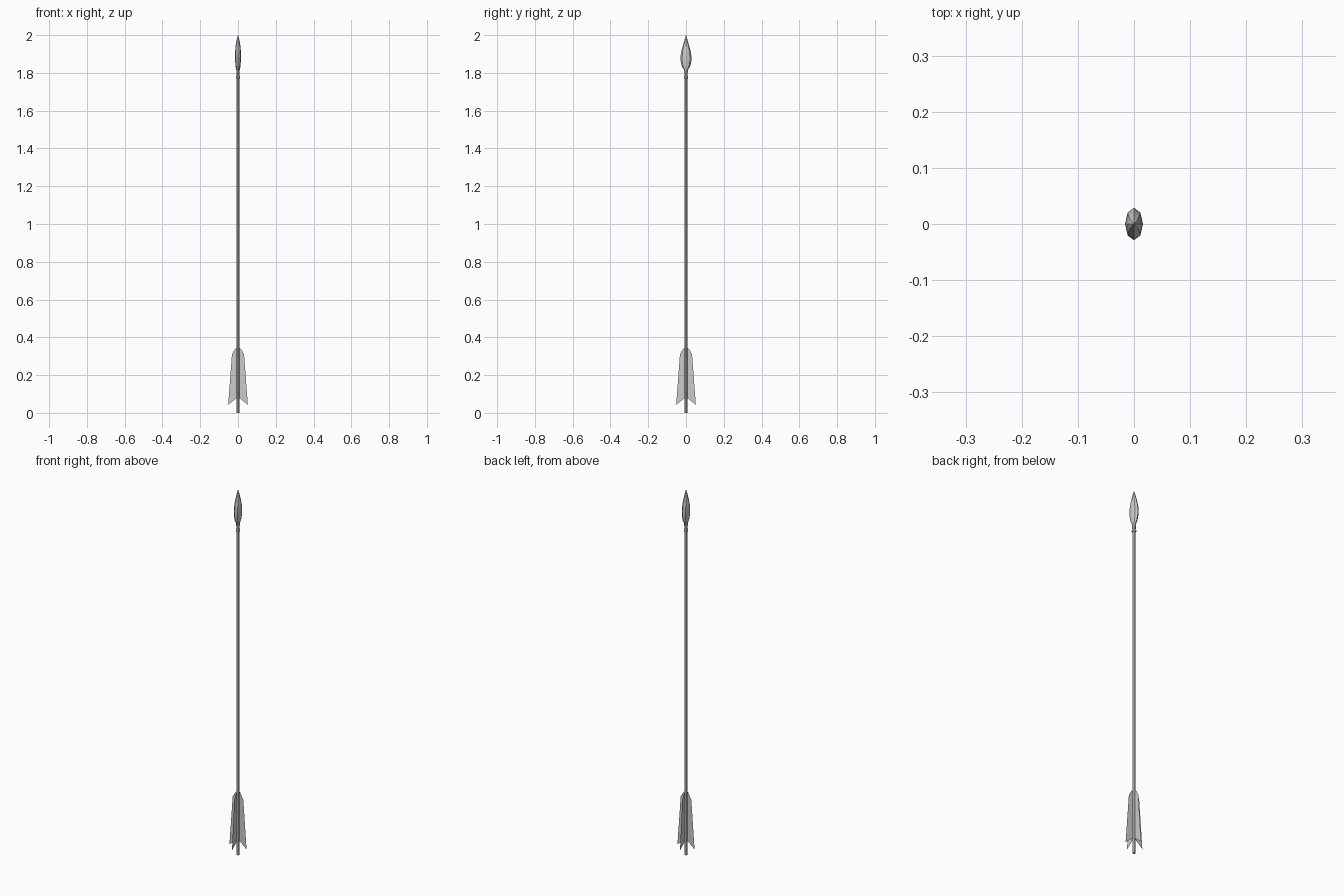
import bpy
import math

if "Cube" in bpy.data.objects:
    bpy.data.objects.remove(bpy.data.objects["Cube"])


def make_object(name, verts, faces):
    mesh = bpy.data.meshes.new(name)
    mesh.from_pydata(verts, [], faces)
    mesh.update()
    obj = bpy.data.objects.new(name, mesh)
    bpy.context.collection.objects.link(obj)
    return obj


def loft(name, rings, sides=8):
    """Stack elliptical rings given as (z, half width x, half width y)."""
    verts, faces = [], []
    for z, rx, ry in rings:
        for i in range(sides):
            a = 2 * math.pi * i / sides
            verts.append((rx * math.cos(a), ry * math.sin(a), z))
    for r in range(len(rings) - 1):
        for i in range(sides):
            j = (i + 1) % sides
            a, b = r * sides, (r + 1) * sides
            faces.append((a + i, a + j, b + j, b + i))
    faces.append(tuple(reversed(range(sides))))
    top = (len(rings) - 1) * sides
    faces.append(tuple(range(top, top + sides)))
    return make_object(name, verts, faces)


# Shaft
loft("shaft", [(0, .008, .008), (1.79, .008, .008)])

# Collar where the head is fixed to the shaft
loft("collar", [(1.770, .008, .008), (1.773, .011, .011),
                (1.781, .011, .011), (1.785, .008, .008)])

# Leaf-shaped head, broad along y and thin along x
loft("arrow_head", [
    (1.78, .008, .008), (1.815, .009, .010), (1.835, .013, .022),
    (1.86, .015, .028), (1.885, .016, .029), (1.91, .0155, .026),
    (1.94, .013, .018), (1.97, .008, .009), (2.0, .0005, .0005)])

# Four flat feathers, one per axis direction
outline = [(.006, .08), (.052, .043), (.032, .31), (.016, .338), (.006, .345)]
for k in range(4):
    c, s = math.cos(k * math.pi / 2), math.sin(k * math.pi / 2)
    make_object(f"feather_{k + 1}", [(r * c, r * s, z) for r, z in outline],
                [tuple(range(len(outline)))])
